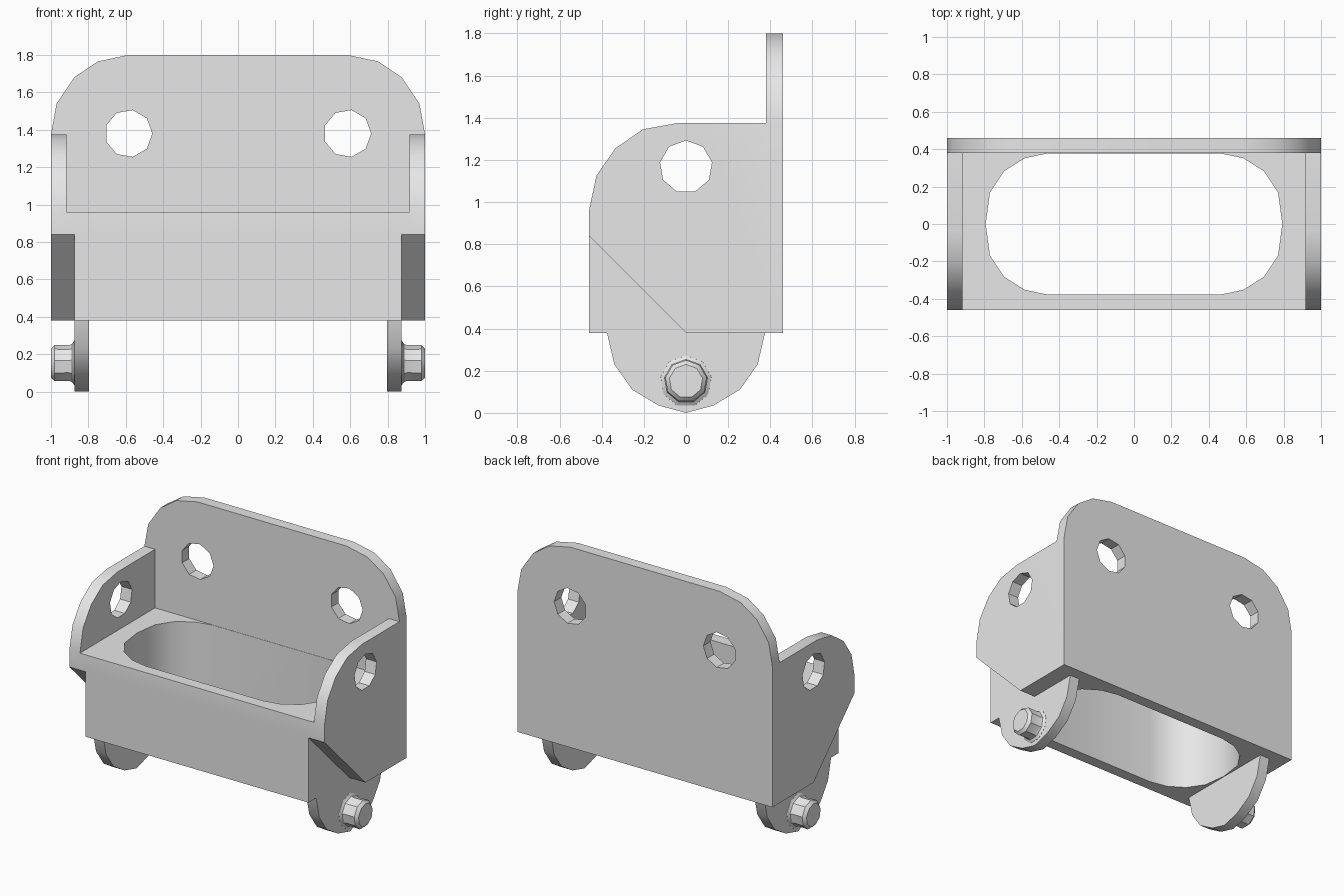
import bpy, bmesh, math
from mathutils import Matrix, Vector

cube = bpy.data.objects.get("Cube")
if cube:
    bpy.data.objects.remove(cube, do_unlink=True)

# Single plain grey
grey = bpy.data.materials.new("plain grey")
grey.use_nodes = True
grey.diffuse_color = (0.8, 0.8, 0.8, 1)
grey.node_tree.nodes["Principled BSDF"].inputs["Base Color"].default_value = (0.8, 0.8, 0.8, 1)

AXES = {"x": lambda a, b, d: (d, a, b),   # profile given as (y, z)
        "y": lambda a, b, d: (a, d, b),   # profile given as (x, z)
        "z": lambda a, b, d: (a, b, d)}   # profile given as (x, y)


def finish(bm, name):
    bmesh.ops.recalc_face_normals(bm, faces=bm.faces)
    mesh = bpy.data.meshes.new(name)
    bm.to_mesh(mesh)
    bm.free()
    mesh.materials.append(grey)
    obj = bpy.data.objects.new(name, mesh)
    bpy.context.collection.objects.link(obj)
    return obj


def prism(name, axis, profile, start, end):
    """Extrude a closed profile along an axis."""
    bm = bmesh.new()
    verts = [bm.verts.new(AXES[axis](a, b, start)) for a, b in profile]
    face = bm.faces.new(verts)
    grown = bmesh.ops.extrude_face_region(bm, geom=[face])["geom"]
    shift = Vector(AXES[axis](0, 0, end - start))
    bmesh.ops.translate(bm, verts=[v for v in grown if isinstance(v, bmesh.types.BMVert)], vec=shift)
    return finish(bm, name)


def rect(a0, b0, a1, b1):
    return [(a0, b0), (a1, b0), (a1, b1), (a0, b1)]


def ngon(a, b, r, phase, n=9):
    return [(a + r * math.cos(phase + math.tau * i / n),
             b + r * math.sin(phase + math.tau * i / n)) for i in range(n)]


def mirrored(half):
    """Complete a half profile across its first coordinate."""
    return half + [(-a, b) for a, b in reversed(half) if abs(a) > 1e-6]


def combine(target, tool, operation):
    mod = target.modifiers.new(operation, "BOOLEAN")
    mod.operation, mod.solver, mod.object = operation, "EXACT", tool
    bpy.context.view_layer.objects.active = target
    bpy.ops.object.modifier_apply(modifier=mod.name)
    bpy.data.objects.remove(tool, do_unlink=True)


# Bracket body: side silhouette across the full width, hollowed above the floor
side = [(0.46, 0.38), (0.46, 1.375), (-0.04, 1.375), (-0.205, 1.345), (-0.335, 1.255),
        (-0.425, 1.125), (-0.46, 0.96), (-0.46, 0.38)]
body = prism("bracket_body", "x", side, -1, 1)
combine(body, prism("hollow", "x", rect(-0.6, 0.96, 0.38, 1.6), -0.917, 0.917), "DIFFERENCE")

# Tall back plate with rounded top corners
back = mirrored([(1, 0.38), (1, 1.375), (0.97, 1.54), (0.875, 1.68), (0.75, 1.765), (0.585, 1.8)])
combine(body, prism("back_plate", "y", back, 0.38, 0.46), "UNION")

# Long slot through the floor
quarter = [(0.793, 0), (0.77, 0.17), (0.695, 0.282), (0.585, 0.352), (0.46, 0.378)]
half = [(a, -b) for a, b in reversed(quarter[1:])] + quarter
combine(body, prism("slot", "z", mirrored(half), 0.2, 1.1), "DIFFERENCE")

# Mounting holes in the back plate and the side plates
for x in (-0.585, 0.585):
    combine(body, prism("back_hole", "y", ngon(x, 1.38, 0.127, 0), 0.3, 0.6), "DIFFERENCE")
combine(body, prism("side_holes", "x", ngon(0, 1.167, 0.125, math.pi / 2), -1.2, 1.2), "DIFFERENCE")

# Sloped relief under each lower front corner, and the hanging lugs
wedge = [(-0.56, 0.94), (-0.56, 0.28), (0.1, 0.28)]
lug = mirrored([(0.375, 0.6), (0.375, 0.38), (0.34, 0.23), (0.255, 0.11), (0.13, 0.035), (0, 0)])
for s in (-1, 1):
    combine(body, prism("relief", "x", wedge, s * 0.875, s * 1.2), "DIFFERENCE")
    combine(body, prism("lug", "x", lug, s * 0.797, s * 0.875), "UNION")


def stud(name, s):
    """Nine-sided turned pin with a flared foot, pointing sideways."""
    rings = [(0.865, 0.125), (0.876, 0.122), (0.888, 0.104), (0.905, 0.098), (0.98, 0.1), (1.0, 0.08)]
    bm = bmesh.new()
    loops = [[bm.verts.new((s * x, y, z)) for y, z in ngon(0, 0.15, r, math.pi / 2)] for x, r in rings]
    for low, high in zip(loops, loops[1:]):
        for i in range(len(low)):
            j = (i + 1) % len(low)
            bm.faces.new((low[i], low[j], high[j], high[i]))
    bm.faces.new(loops[0])
    bm.faces.new(loops[-1])
    return finish(bm, name)


parts = [body, stud("left_stud", 1), stud("right_stud", -1)]

# Smooth the curved walls, keep the corners sharp
for obj in parts:
    bpy.ops.object.select_all(action="DESELECT")
    obj.select_set(True)
    bpy.context.view_layer.objects.active = obj
    bpy.ops.object.shade_smooth_by_angle(angle=math.radians(32))
